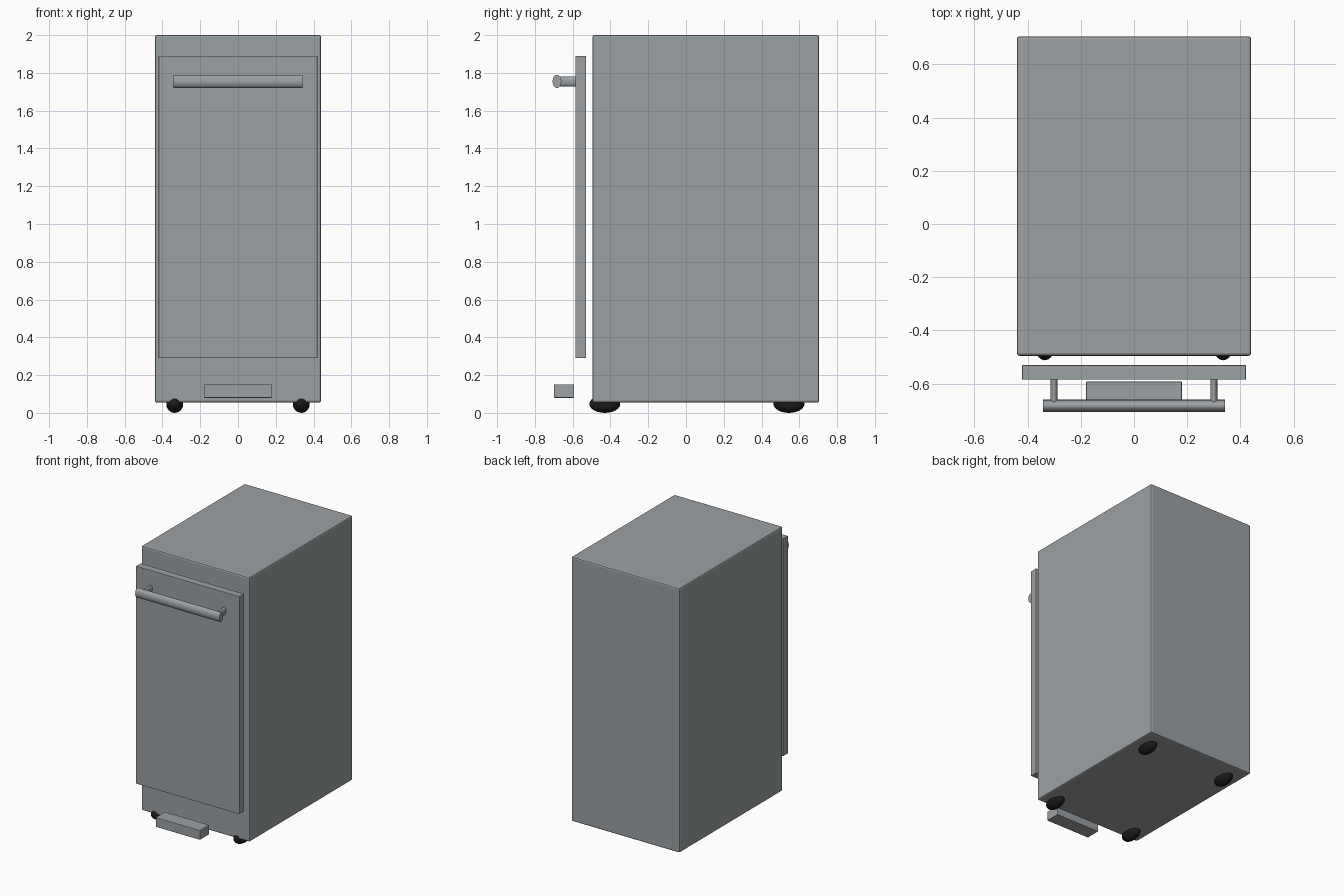
import bpy
import math

cube = bpy.data.objects.get("Cube")
if cube:
    bpy.data.objects.remove(cube, do_unlink=True)


def material(name, colour):
    mat = bpy.data.materials.new(name)
    mat.use_nodes = True
    mat.diffuse_color = colour
    mat.node_tree.nodes["Principled BSDF"].inputs["Base Color"].default_value = colour
    return mat


steel = material("brushed steel grey", (0.33, 0.355, 0.37, 1))
rubber = material("black rubber", (0.01, 0.01, 0.01, 1))


def finish(name, mat, bevel=0, smooth=False):
    obj = bpy.context.object
    obj.name = name
    obj.data.materials.append(mat)
    bpy.ops.object.transform_apply(location=False, rotation=True, scale=True)
    if bevel:
        mod = obj.modifiers.new("rounded edges", "BEVEL")
        mod.width = bevel
        mod.segments = 2
    if smooth:
        bpy.ops.object.shade_smooth_by_angle(angle=math.radians(40))
    return obj


def box(name, half_width, y0, y1, z0, z1, bevel):
    bpy.ops.mesh.primitive_cube_add(size=1, location=(0, (y0 + y1) / 2, (z0 + z1) / 2))
    bpy.context.object.scale = (2 * half_width, y1 - y0, z1 - z0)
    return finish(name, steel, bevel)


def rod(name, location, length, rotation, scale):
    bpy.ops.mesh.primitive_cylinder_add(vertices=32, radius=1, depth=length,
                                        location=location, rotation=rotation)
    bpy.context.object.scale = scale
    return finish(name, steel, smooth=True)


# Cabinet, door panel and foot pedal
box("cabinet", 0.44, -0.495, 0.705, 0.055, 2.0, 0.01)
box("door", 0.42, -0.585, -0.53, 0.29, 1.89, 0.002)
box("pedal", 0.18, -0.70, -0.592, 0.08, 0.15, 0.003)

# Oval handle bar on two posts
quarter = math.pi / 2
rod("handle_bar", (0, -0.683, 1.755), 0.684, (0, quarter, 0), (0.035, 0.023, 1))
for side, x in (("right", -0.3), ("left", 0.3)):
    rod("handle_post_" + side, (x, -0.625, 1.755), 0.09, (quarter, 0, 0), (0.0135, 0.027, 1))

# Four flattened feet
for side, x in (("right", -0.335), ("left", 0.335)):
    for end, y in (("front", -0.43), ("back", 0.545)):
        bpy.ops.mesh.primitive_uv_sphere_add(segments=24, ring_count=12, radius=1,
                                             location=(x, y, 0.047))
        bpy.context.object.scale = (0.045, 0.082, 0.047)
        finish("foot_" + end + "_" + side, rubber, smooth=True)
